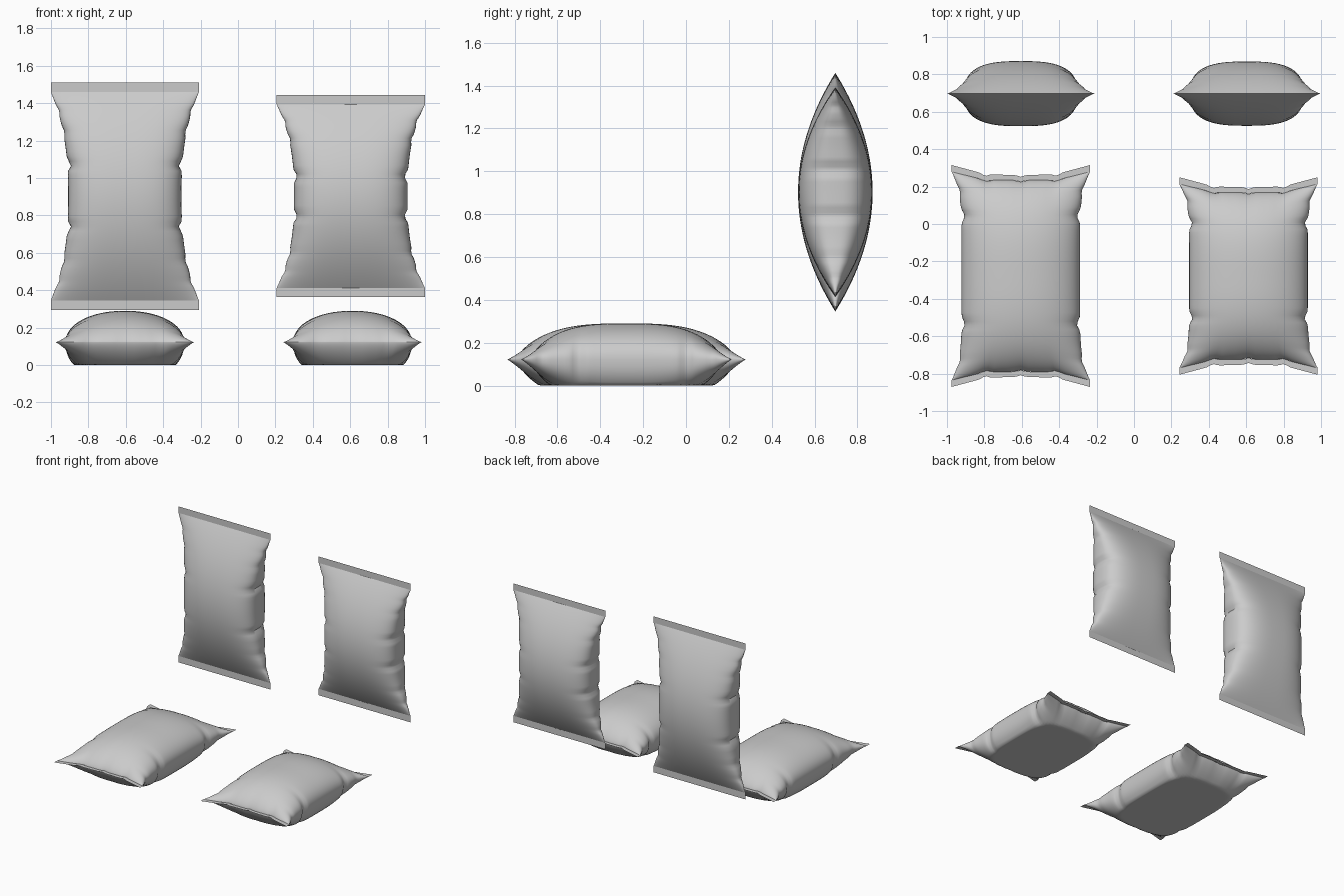
import bpy, bmesh, math

cube = bpy.data.objects.get("Cube")
if cube:
    bpy.data.objects.remove(cube)


def material(name, value):
    mat = bpy.data.materials.new(name)
    mat.use_nodes = True
    col = (value, value, value, 1)
    mat.diffuse_color = col
    mat.node_tree.nodes["Principled BSDF"].inputs["Base Color"].default_value = col
    return mat


film = material("grey film", 0.6)
ROWS, COLS = 64, 64


def spow(v, e):
    return math.copysign(abs(v) ** e, v)


def finish(name, bm, place):
    for v in bm.verts:
        v.co = place(*v.co)
    bmesh.ops.remove_doubles(bm, verts=bm.verts, dist=1e-5)
    bmesh.ops.recalc_face_normals(bm, faces=bm.faces)
    me = bpy.data.meshes.new(name)
    bm.to_mesh(me)
    bm.free()
    me.materials.append(film)
    ob = bpy.data.objects.new(name, me)
    bpy.context.collection.objects.link(ob)
    bpy.ops.object.select_all(action="DESELECT")
    ob.select_set(True)
    bpy.context.view_layer.objects.active = ob
    bpy.ops.object.shade_smooth_by_angle(angle=math.radians(50))


def skin(bm, rows, closed):
    """Bridge rows of points with quads."""
    grid = [[bm.verts.new(p) for p in row] for row in rows]
    for a, b in zip(grid, grid[1:]):
        n = len(a)
        for i in range(n if closed else n - 1):
            j = (i + 1) % n
            bm.faces.new((a[i], a[j], b[j], b[i]))


def bag(name, place, half_len, width, upper, lower, corner, seal, pinches):
    """Pillow body plus a flat seal at each end; upper/lower give (height, exponent, limit)."""

    def bow(u):
        # corners of a slack bag pull outwards past the end seam, with small puckers
        puckers = sum(math.exp(-((u - c) / 0.05) ** 2) for c in (-0.52, 0, 0.52))
        return corner * (max(0, (abs(u) - 0.5) / 0.5) - 0.2 * puckers)

    rows = []
    for r in range(ROWS + 1):
        t = math.sin(math.pi * (r / ROWS - 0.5))
        dip = sum(d * math.exp(-((t - c) / s) ** 2) for c, d, s in pinches)
        row = []
        for k in range(COLS):
            a = 2 * math.pi * k / COLS
            height, n, limit = upper if math.sin(a) >= 0 else lower
            u = spow(math.cos(a), 2 / n)
            x = u * (width(abs(t)) - dip * u * u)
            h = height(abs(t)) * abs(math.sin(a)) ** (2 / n)
            h = min(h, limit)
            y = t * half_len + spow(t, 5) * bow(u)
            row.append((x, y, math.copysign(h, math.sin(a))))
        rows.append(row)
    body = bmesh.new()
    skin(body, rows, True)
    finish(name + "_body", body, place)

    # end seals
    for side, label in ((-1, "first"), (1, "second")):
        strip = bmesh.new()
        us = [i / 20 - 1 for i in range(41)]
        rows = [[(u * width(1), side * (half_len + bow(u) + f * seal(u)), 0) for u in us]
                for f in (0, 1)]
        skin(strip, rows, False)
        finish(f"{name}_{label}_seal", strip, place)


# upright bags: lens-shaped side profile, flared straight ends
for name, cx, cz, half_len, depth, pinch in (
        ("tall_upright_bag", -0.605, 0.9025, 0.557, 0.174, 0.3),
        ("short_upright_bag", 0.603, 0.9025, 0.49, 0.172, 0.22)):
    shape = (lambda t, d=depth: d * (1 - t * t), 2.8, 1)
    bag(name, lambda x, y, z, cx=cx, cz=cz: (x, 0, 0) and (cx + x, 0.697 + z, cz + y),
        half_len, lambda t: 0.303 + 0.093 * t ** 2.5, shape, shape, 0, lambda u: 0.05,
        [(s * c, d, 0.04) for s in (-1, 1)
         for c, d in ((pinch, 0.02), (0.62, 0.008), (0.82, 0.008))])

# lying bags: domed top, flattened underside, pulled-out corners
for name, cx, half_len in (("long_lying_bag", -0.605, 0.512),
                           ("short_lying_bag", 0.612, 0.447)):
    def dome(height):
        return lambda t: height * max(0, 1 - t ** 3) ** 0.7

    bag(name, lambda x, y, z, cx=cx: (cx + x, -0.278 + y, 0.122 + z),
        half_len, lambda t: 0.317 + 0.053 * t ** 7,
        (dome(0.168), 2.1, 1), (dome(0.2), 2.4, 0.122), 0.045,
        lambda u: 0.027 + 0.009 * abs(u),
        [(0.62, 0.018, 0.05), (-0.5, 0.018, 0.05), (0.85, 0.008, 0.04), (-0.85, 0.008, 0.04)])
